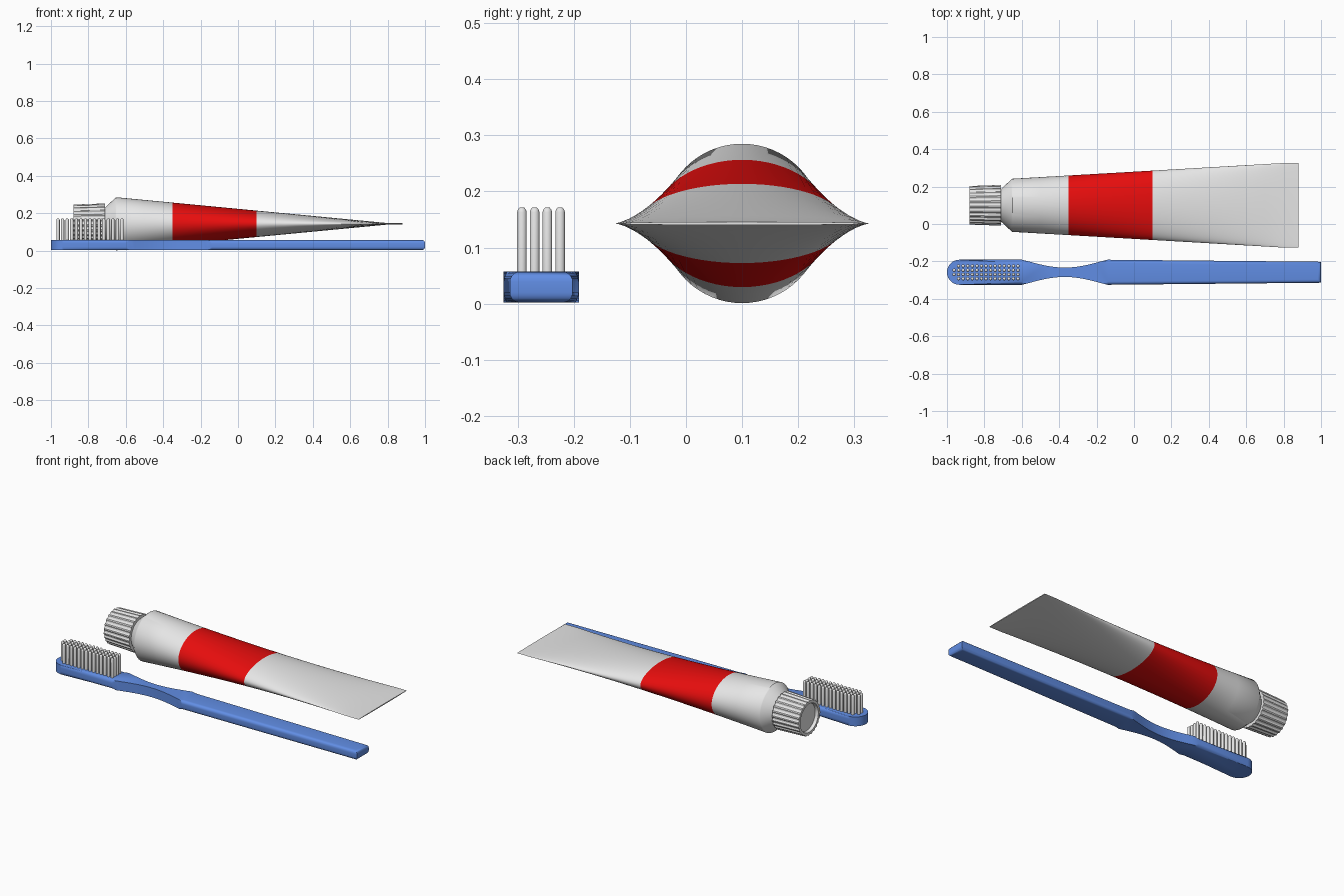
import bpy, bmesh, math
from mathutils import Vector

if "Cube" in bpy.data.objects:
    bpy.data.objects.remove(bpy.data.objects["Cube"])


def material(name, rgb):
    m = bpy.data.materials.new(name)
    m.diffuse_color = (*rgb, 1)
    m.use_nodes = True
    m.node_tree.nodes["Principled BSDF"].inputs["Base Color"].default_value = m.diffuse_color
    return m


WHITE = material("white plastic", (0.8, 0.8, 0.8))
RED = material("red band", (0.8, 0.004, 0.004))
BLUE = material("blue plastic", (0.12, 0.27, 0.78))
TUBE_Y, TUBE_Z = 0.10, 0.143
BRUSH_Y = -0.258


def finish(bm, name, mats, angle=35):
    bmesh.ops.recalc_face_normals(bm, faces=bm.faces)
    me = bpy.data.meshes.new(name)
    bm.to_mesh(me)
    bm.free()
    ob = bpy.data.objects.new(name, me)
    bpy.context.collection.objects.link(ob)
    for m in mats:
        me.materials.append(m)
    bpy.ops.object.select_all(action='DESELECT')
    bpy.context.view_layer.objects.active = ob
    ob.select_set(True)
    bpy.ops.object.shade_smooth_by_angle(angle=math.radians(angle))
    return ob


def loft(bm, rings):
    """Skin a list of closed point rings and cap both ends."""
    loops = [[bm.verts.new(p) for p in r] for r in rings]
    n = len(loops[0])
    for a, b in zip(loops, loops[1:]):
        for i in range(n):
            j = (i + 1) % n
            bm.faces.new((a[i], a[j], b[j], b[i]))
    bm.faces.new(loops[0])
    bm.faces.new(loops[-1])


def ellipse(x, ry, rz, n=64):
    return [(x, TUBE_Y + ry * math.cos(2 * math.pi * i / n),
             TUBE_Z + rz * math.sin(2 * math.pi * i / n)) for i in range(n)]


# Tube: threaded-neck stub, shoulder, round body flattening to a crimped end
rings = [ellipse(-0.76, 0.085, 0.085), ellipse(-0.71, 0.088, 0.088),
         ellipse(-0.655, 0.139, 0.139)]
for x in (-0.65, -0.5, -0.35, -0.2, -0.05, 0.1, 0.25, 0.4, 0.55, 0.7, 0.8):
    t = (x + 0.65) / 1.45
    rings.append(ellipse(x, 0.142 + 0.084 * t, 0.142 * (1 - t) + 0.004 * t))
rings.append(ellipse(0.88, 0.226, 0.003))
bm = bmesh.new()
loft(bm, rings)
for f in bm.faces:
    if len(f.verts) == 4 and -0.35 < f.calc_center_median().x < 0.10:
        f.material_index = 1
finish(bm, "toothpaste_tube", [WHITE, RED])


# Ribbed cap with a recessed end
def cap_ring(x, r, rib, ribs=24):
    pts = []
    for i in range(ribs * 4):
        a = 2 * math.pi * (i + 0.5) / (ribs * 4)
        q = r - (rib if i % 4 >= 2 else 0)
        pts.append((x, TUBE_Y + q * math.cos(a), TUBE_Z + q * math.sin(a)))
    return pts


bm = bmesh.new()
loft(bm, [cap_ring(-0.862, 0.08, 0), cap_ring(-0.88, 0.084, 0),
          cap_ring(-0.88, 0.103, 0.005), cap_ring(-0.71, 0.109, 0.005)])
finish(bm, "tube_cap", [WHITE], 25)


# Toothbrush handle: half-width profile mirrored, extruded, rims rounded
def smooth(t):
    return 0.5 - 0.5 * math.cos(math.pi * t)


R = 0.067
half = [(-1 + R - R * math.cos(a), R * math.sin(a))
        for a in (math.pi / 2 * i / 10 for i in range(1, 11))]
for i in range(21):
    t = i / 20
    half.append((-0.6 + 0.46 * t, R - 0.042 * math.sin(math.pi * t) ** 1.1))
half.append((1.0, 0.056))
outline = [(-1.0, 0)] + half + [(x, -y) for x, y in reversed(half)]
bm = bmesh.new()
loft(bm, [[(x, BRUSH_Y + y, z) for x, y in outline] for z in (0.002, 0.057)])
rim = [e for e in bm.edges if abs(e.verts[0].co.z - e.verts[1].co.z) < 1e-5]
bmesh.ops.bevel(bm, geom=rim, offset=0.018, segments=5, profile=0.5,
                affect='EDGES', clamp_overlap=False)
finish(bm, "brush_handle", [BLUE], 40)

# Bristle tufts: small round-topped pegs in four rows
bm = bmesh.new()
for col in range(15):
    for row in range(4):
        if col == 0 and row in (0, 3):
            continue
        cx = -0.962 + 0.0244 * col
        cy = BRUSH_Y - 0.0345 + 0.0227 * row
        loft(bm, [[(cx + r * math.cos(math.pi * k / 5),
                    cy + r * math.sin(math.pi * k / 5), z) for k in range(10)]
                  for r, z in ((0.009, 0.05), (0.009, 0.163),
                               (0.0075, 0.168), (0.004, 0.1715))])
finish(bm, "bristles", [WHITE], 50)
